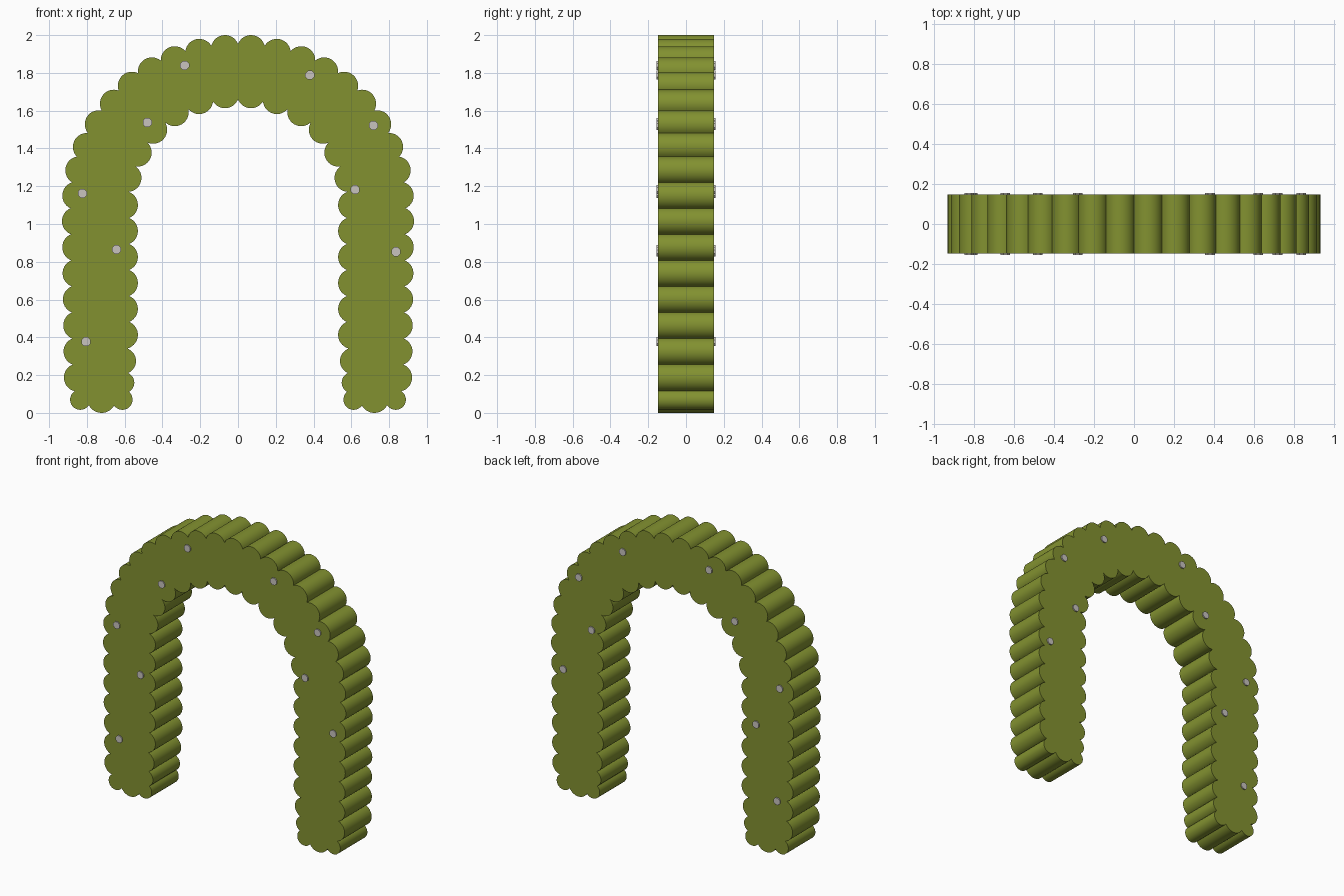
import bpy, bmesh, math
from mathutils import Vector

if "Cube" in bpy.data.objects:
    bpy.data.objects.remove(bpy.data.objects["Cube"])


def material(name, rgb):
    m = bpy.data.materials.new(name)
    m.diffuse_color = (*rgb, 1)
    m.use_nodes = True
    m.node_tree.nodes["Principled BSDF"].inputs["Base Color"].default_value = m.diffuse_color
    return m


olive = material("olive green", (0.225, 0.285, 0.030))
pale = material("pale grey", (0.58, 0.55, 0.52))

R = 0.074
HALF = 0.148

# Left half lobes as (x, z): outer edge from crown down to the foot
outer = [(-.069, 1.926), (-.205, 1.906), (-.335, 1.867), (-.456, 1.808), (-.562, 1.732),
         (-.657, 1.637), (-.737, 1.528), (-.800, 1.408), (-.840, 1.284), (-.856, 1.150)]
outer += [(-.858 + .0017 * i, 1.015 - .138 * i) for i in range(7)]
lobes = [(x, z, R) for x, z in outer]
# Foot
lobes += [(-.835, .07, .054), (-.722, .076, .076), (-.612, .07, .054), (-.605, .16, .056),
          (-.610, .275, .070)]
# Inner edge from foot up to crown
inner = [(-.604, .413 + .1375 * i) for i in range(6)]
inner += [(-.585, 1.244), (-.531, 1.378), (-.449, 1.499), (-.335, 1.592), (-.206, 1.656),
          (-.069, 1.687)]
lobes += [(x, z, R) for x, z in inner]
lobes += [(-x, z, r) for x, z, r in reversed(lobes)]


def cusp(a, b):
    """Outside crossing of two neighbouring lobe circles."""
    p, q = Vector(a[:2]), Vector(b[:2])
    d = (q - p).length
    u = (q - p) / d
    t = (d * d + a[2] ** 2 - b[2] ** 2) / (2 * d)
    h = math.sqrt(max(a[2] ** 2 - t * t, 0.0001))
    return p + u * t + Vector((u.y, -u.x)) * h


# Scalloped outline made of arcs between cusps
n = len(lobes)
cusps = [cusp(lobes[i], lobes[(i + 1) % n]) for i in range(n)]
STEPS = 14
outline = []
for i, (x, z, r) in enumerate(lobes):
    s, e = cusps[i - 1], cusps[i]
    a0 = math.atan2(s.y - z, s.x - x)
    sweep = (math.atan2(e.y - z, e.x - x) - a0) % math.tau
    outline.append(s)
    for k in range(1, STEPS):
        a = a0 + sweep * k / STEPS
        outline.append(Vector((x + r * math.cos(a), z + r * math.sin(a))))

# Arch body
bm = bmesh.new()
face = bm.faces.new([bm.verts.new((p.x, -HALF, p.y)) for p in outline])
ext = bmesh.ops.extrude_face_region(bm, geom=[face], use_keep_orig=True)
bmesh.ops.translate(bm, vec=(0, 2 * HALF, 0),
                    verts=[v for v in ext["geom"] if isinstance(v, bmesh.types.BMVert)])
bmesh.ops.recalc_face_normals(bm, faces=bm.faces)
mesh = bpy.data.meshes.new("scalloped_arch")
bm.to_mesh(mesh)
bm.free()
arch = bpy.data.objects.new("scalloped_arch", mesh)
bpy.context.collection.objects.link(arch)
mesh.materials.append(olive)
bpy.context.view_layer.objects.active = arch
arch.select_set(True)
bpy.ops.object.shade_smooth_by_angle(angle=math.radians(30))

# Pale pins running through the arch, slightly proud on both faces
pins = [(-.282, 1.84), (-.48, 1.537), (-.824, 1.162), (-.643, .865), (-.805, .377),
        (.38, 1.788), (.717, 1.522), (.62, 1.182), (.836, .853)]
for i, (x, z) in enumerate(pins):
    bpy.ops.mesh.primitive_cylinder_add(vertices=8, radius=.026, depth=.312,
                                        location=(x, 0, z),
                                        rotation=(math.pi / 2, math.pi / 8, 0))
    pin = bpy.context.object
    pin.name = f"pin_{i + 1}"
    pin.data.materials.append(pale)
